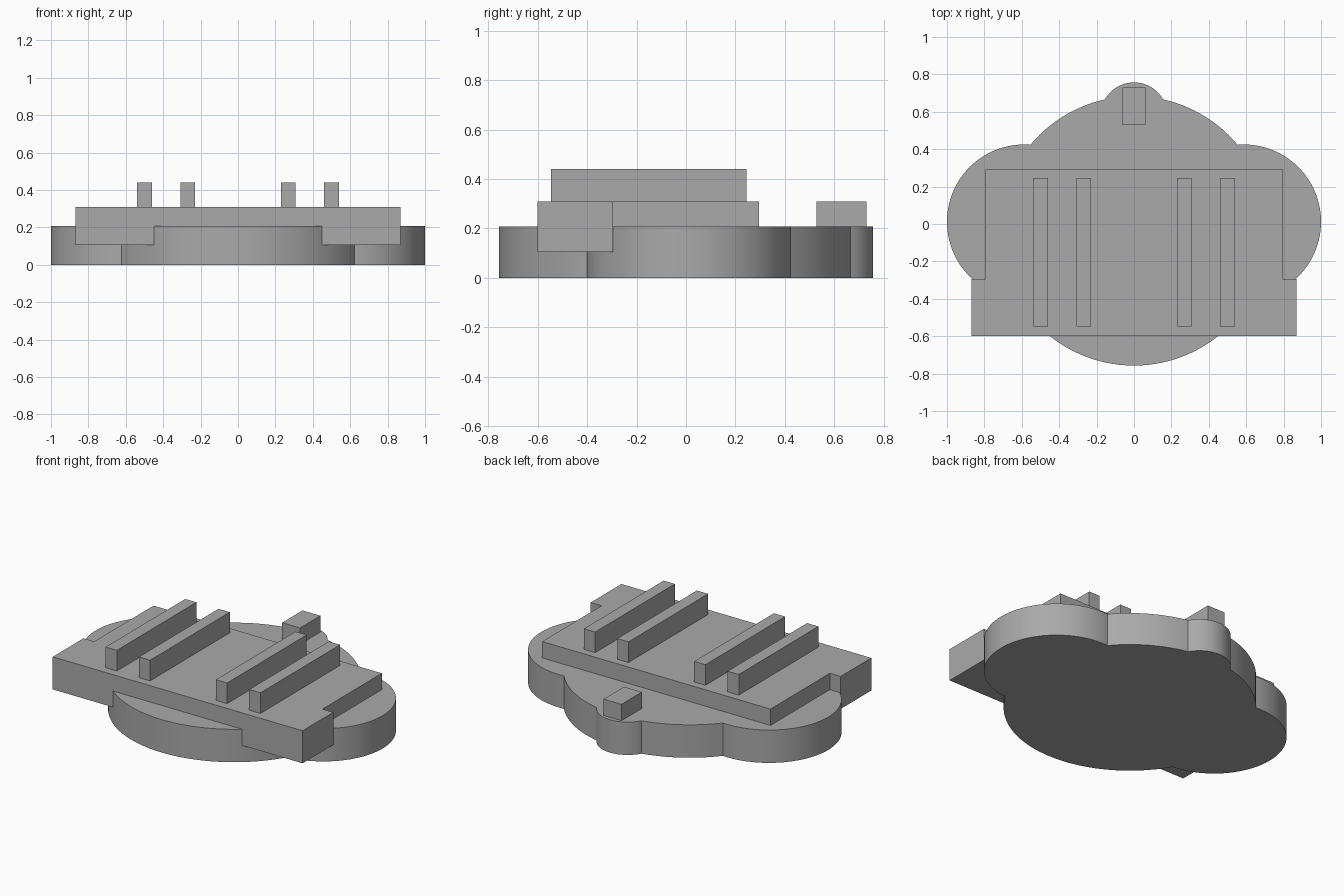
import bpy, bmesh, math
from mathutils import Vector
from mathutils.geometry import intersect_sphere_sphere_2d

old = bpy.data.objects.get("Cube")
if old:
    bpy.data.objects.remove(old, do_unlink=True)

# Single matte grey
grey = bpy.data.materials.new("plain_grey")
grey.use_nodes = True
GREY = (0.4, 0.4, 0.4, 1)
grey.diffuse_color = GREY
grey.node_tree.nodes["Principled BSDF"].inputs["Base Color"].default_value = GREY


def prism(name, outline, z0, z1, smooth=False):
    """Extrude a closed counter-clockwise outline from z0 to z1."""
    bm = bmesh.new()
    face = bm.faces.new([bm.verts.new((x, y, z0)) for x, y in outline])
    top = bmesh.ops.extrude_face_region(bm, geom=[face])["geom"]
    for v in top:
        if isinstance(v, bmesh.types.BMVert):
            v.co.z = z1
    bmesh.ops.recalc_face_normals(bm, faces=bm.faces[:])
    mesh = bpy.data.meshes.new(name)
    bm.to_mesh(mesh)
    bm.free()
    mesh.materials.append(grey)
    obj = bpy.data.objects.new(name, mesh)
    bpy.context.collection.objects.link(obj)
    if smooth:
        bpy.ops.object.select_all(action="DESELECT")
        obj.select_set(True)
        bpy.context.view_layer.objects.active = obj
        bpy.ops.object.shade_smooth_by_angle(angle=math.radians(15))
    return obj


def mirrored(half):
    """Close a right-hand outline, running front to back, across x = 0."""
    return half + [(-x, y) for x, y in reversed(half) if x > 1e-5]


def box(name, x0, x1, y0, y1, z0, z1):
    return prism(name, [(x0, y0), (x1, y0), (x1, y1), (x0, y1)], z0, z1)


def arc(circle, start, end):
    """Points counter-clockwise along a circle from start up to end."""
    centre, r = circle
    a, b = (math.atan2(*(p - centre).yx) for p in (start, end))
    sweep = (b - a) % math.tau
    n = max(4, round(sweep / math.radians(3)))
    return [tuple(centre + r * Vector((math.cos(a + sweep * i / n),
                                       math.sin(a + sweep * i / n))))
            for i in range(n)]


def crossings(c1, c2):
    return intersect_sphere_sphere_2d(c1[0], c1[1], c2[0], c2[1])


# Lobed base: large disc, two side lobes and a small rear lobe
disc = (Vector((0, -0.037)), 0.72)
lobe = (Vector((0.587, 0.012)), 0.413)
rear = (Vector((0, 0.579)), 0.178)
low, high = sorted(crossings(disc, lobe), key=lambda p: p.y)
notch = max(crossings(disc, rear), key=lambda p: p.x)
front_tip = disc[0] - Vector((0, disc[1]))
rear_tip = rear[0] + Vector((0, rear[1]))
half = (arc(disc, front_tip, low) + arc(lobe, low, high)
        + arc(disc, high, notch) + arc(rear, notch, rear_tip)
        + [tuple(rear_tip)])
half[0] = (0, front_tip.y)
prism("lobed_base", mirrored(half), 0, 0.207, smooth=True)

# T-shaped deck with a wide front bar sunk into the base
deck = [(0.87, -0.6), (0.87, -0.295), (0.795, -0.295), (0.795, 0.295)]
prism("deck", mirrored(deck), 0.105, 0.31)

# Two pairs of raised rails
for side, sign in (("left", 1), ("right", -1)):
    for place, x in (("inner", 0.268), ("outer", 0.5)):
        c = sign * x
        box(f"{side}_{place}_rail", c - 0.039, c + 0.039, -0.547, 0.245, 0.31, 0.44)

# Rear block
box("rear_block", -0.062, 0.062, 0.528, 0.73, 0.207, 0.31)
